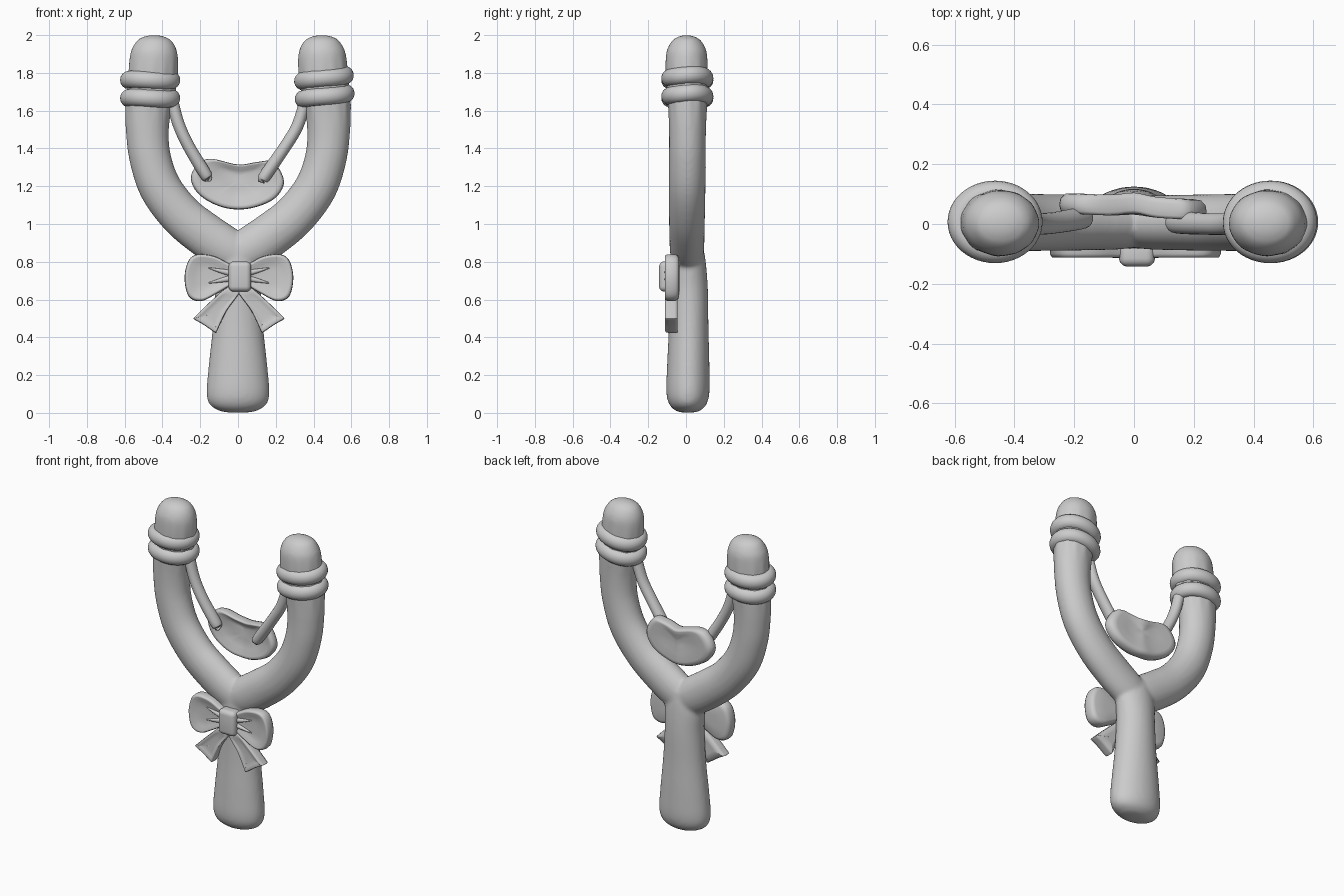
import bpy, bmesh, math
from mathutils import Vector, Matrix

cube = bpy.data.objects.get("Cube")
if cube:
    bpy.data.objects.remove(cube)

grey = bpy.data.materials.new("plain grey")
grey.use_nodes = True
colour = (0.6, 0.6, 0.6, 1)
grey.diffuse_color = colour
grey.node_tree.nodes["Principled BSDF"].inputs["Base Color"].default_value = colour


def add_object(name, bm):
    bmesh.ops.recalc_face_normals(bm, faces=bm.faces)
    mesh = bpy.data.meshes.new(name)
    bm.to_mesh(mesh)
    bm.free()
    mesh.materials.append(grey)
    obj = bpy.data.objects.new(name, mesh)
    bpy.context.collection.objects.link(obj)
    for p in mesh.polygons:
        p.use_smooth = True
    return obj


def spline(points, steps, closed=False):
    """Catmull-Rom through points of any dimension."""
    n, out = len(points), []
    pick = (lambda i: points[i % n]) if closed else (lambda i: points[min(max(i, 0), n - 1)])
    for i in range(n if closed else n - 1):
        a, b, c, d = (pick(i + k) for k in (-1, 0, 1, 2))
        for s in range(steps):
            t = s / steps
            out.append([0.5 * (2 * q + (r - p) * t + (2 * p - 5 * q + 4 * r - u) * t * t
                               + (3 * q - p - 3 * r + u) * t ** 3)
                        for p, q, r, u in zip(a, b, c, d)])
    if not closed:
        out.append(list(points[-1]))
    return out


def skin(bm, rings):
    """Join rings of points into a closed skin."""
    loops = [[bm.verts.new(p) for p in ring] for ring in rings]
    n = len(loops[0])
    for a, b in zip(loops, loops[1:]):
        for i in range(n):
            bm.faces.new((a[i], a[(i + 1) % n], b[(i + 1) % n], b[i]))
    for loop in (loops[0], loops[-1]):
        centre = bm.verts.new(sum((v.co for v in loop), Vector()) / n)
        for i in range(n):
            bm.faces.new((loop[i], loop[(i + 1) % n], centre))


def limb(bm, sections, sides=48, fold=0):
    """Sweep ellipses along (x, y, z, half width, half depth) sections."""
    secs = spline(sections, 8)
    rings = []
    for i, (x, y, z, w, d) in enumerate(secs):
        t = Vector(secs[min(i + 1, len(secs) - 1)][:3]) - Vector(secs[max(i - 1, 0)][:3])
        side = t.cross(Vector((0, 1, 0))).normalized()
        up = side.cross(t).normalized()
        pinch = fold * max(0, 1 - abs(z - 1.71) / 0.2)
        ring = []
        for k in range(sides):
            a = math.tau * k / sides
            r = 1 - pinch * (0.5 + 0.5 * math.cos(11 * a + math.sin(3 * a)))
            ring.append(Vector((x, y, z)) + r * (w * math.cos(a) * side + d * math.sin(a) * up))
        rings.append(ring)
    skin(bm, rings)


def pad(name, outline, layers, bend=lambda x, z: 0):
    """Cushion from an (x, z) outline; layers are (inset distance share, y)."""
    pts = spline(outline, 5, closed=True)
    cx = sum(p[0] for p in pts) / len(pts)
    cz = sum(p[1] for p in pts) / len(pts)
    rings = []
    for s, y in layers:
        ring = []
        for px, pz in pts:
            x, z = cx + (px - cx) * s, cz + (pz - cz) * s
            ring.append((x, y + bend(x, z), z))
        rings.append(ring)
    bm = bmesh.new()
    skin(bm, rings)
    return add_object(name, bm)


# Forked body: handle and both arms blended into one skin
body = bmesh.new()
limb(body, [(0, 0.01, 0.002, 0.05, 0.03), (0, 0.01, 0.012, 0.10, 0.065), (0, 0.01, 0.045, 0.15, 0.098),
            (0, 0.01, 0.11, 0.166, 0.114), (0, 0.012, 0.25, 0.155, 0.112), (0, 0.014, 0.45, 0.134, 0.105),
            (0, 0.014, 0.65, 0.122, 0.102), (0, 0.01, 0.8, 0.125, 0.094), (0, 0.005, 0.9, 0.09, 0.08)])
for s in (-1, 1):
    limb(body, [(-s * 0.03, 0.005, 0.81, 0.09, 0.08), (s * 0.05, 0.005, 0.86, 0.115, 0.09),
                (s * 0.17, 0.005, 0.94, 0.118, 0.093), (s * 0.30, 0.005, 1.045, 0.114, 0.095),
                (s * 0.41, 0.006, 1.19, 0.112, 0.097), (s * 0.465, 0.007, 1.35, 0.11, 0.097),
                (s * 0.48, 0.008, 1.5, 0.114, 0.098), (s * 0.472, 0.008, 1.65, 0.127, 0.106),
                (s * 0.455, 0.005, 1.75, 0.133, 0.113), (s * 0.447, 0.003, 1.85, 0.131, 0.112),
                (s * 0.444, 0.003, 1.92, 0.12, 0.104), (s * 0.444, 0.003, 1.972, 0.09, 0.075),
                (s * 0.444, 0.003, 1.993, 0.05, 0.04), (s * 0.444, 0.003, 1.999, 0.02, 0.015)],
         fold=0.07)
frame = add_object("forked_body", body)
remesh = frame.modifiers.new("blend", 'REMESH')
remesh.mode = 'VOXEL'
remesh.voxel_size = 0.011
remesh.use_smooth_shade = True
soften = frame.modifiers.new("soften", 'SMOOTH')
soften.factor = 0.5
soften.iterations = 6

# Two wrapped rings on each arm; the left pair is tilted
for side, x, tilt in (("right", -0.465, 0.0), ("left", 0.459, -0.14)):
    for level, z, dx in (("lower", 1.666, 0), ("upper", 1.762, -0.004)):
        bm = bmesh.new()
        major, minor = 48, 16
        rows = []
        for i in range(major):
            a = math.tau * i / major
            row = []
            for k in range(minor):
                b = math.tau * k / minor
                p = Vector(((0.118 + 0.041 * math.cos(b)) * math.cos(a),
                            (0.097 + 0.041 * math.cos(b)) * math.sin(a),
                            0.046 * math.sin(b) + 0.004 * math.sin(2 * a)))
                p = Matrix.Rotation(tilt, 3, 'Y') @ p
                row.append(bm.verts.new(p + Vector((x + (dx if side == "left" else 0), 0.007, z + (0.01 if tilt else 0)))))
            rows.append(row)
        for i in range(major):
            for k in range(minor):
                a, b = rows[i], rows[(i + 1) % major]
                bm.faces.new((a[k], b[k], b[(k + 1) % minor], a[(k + 1) % minor]))
        add_object(f"{side}_{level}_ring", bm)

# Stretched bands from the arms to the pouch
for name, path in (("right_band", [(-0.35, 0, 1.66), (-0.315, 0, 1.53), (-0.26, 0.005, 1.41), (-0.17, 0.02, 1.26)]),
                   ("left_band", [(0.36, 0, 1.66), (0.315, 0, 1.52), (0.25, 0, 1.41), (0.14, 0.005, 1.25)])):
    bm = bmesh.new()
    end = path[-1]
    tip = (end[0] * 0.93, end[1], end[2] - 0.018)
    limb(bm, [p + (0.032, 0.036) for p in path] + [tip + (0.016, 0.018)], sides=20)
    add_object(name, bm)


# Pouch with a dished front and a vertical crease
def pouch_bend(x, z):
    return -0.05 * x + 0.012 * math.exp(-(x / 0.05) ** 2) * (1 if z > 1.2 else 0.6)


pad("pouch",
    [(-0.25, 1.24), (-0.21, 1.32), (-0.14, 1.345), (0, 1.315), (0.1, 1.328), (0.18, 1.332), (0.23, 1.27),
     (0.24, 1.2), (0.18, 1.125), (0.05, 1.08), (-0.08, 1.088), (-0.2, 1.15)],
    [(0.3, 0.05), (0.6, 0.042), (0.85, 0.026), (0.94, 0.024), (0.985, 0.034), (1, 0.052),
     (0.985, 0.074), (0.92, 0.09), (0.8, 0.093), (0.5, 0.084), (0.2, 0.08)], pouch_bend)

# Bow: loops, folds, tails and knot
LOOP = [(0.02, 0.765), (0.07, 0.80), (0.14, 0.832), (0.225, 0.838), (0.27, 0.80), (0.288, 0.71),
        (0.265, 0.615), (0.2, 0.592), (0.12, 0.63), (0.06, 0.665), (0.02, 0.69)]
LOOP_LAYERS = [(0.3, -0.096), (0.65, -0.099), (0.86, -0.112), (0.94, -0.112), (0.985, -0.1), (1, -0.078),
               (0.985, -0.055), (0.93, -0.042), (0.8, -0.036), (0.3, -0.034)]
TAIL_LAYERS = [(0.4, -0.1), (0.7, -0.102), (0.9, -0.11), (0.97, -0.105), (1, -0.09), (1, -0.06),
               (0.96, -0.045), (0.4, -0.045)]
for side, s in (("right", -1), ("left", 1)):
    mid = 0.005
    pad(f"{side}_bow_loop", [(mid + s * x, z) for x, z in LOOP], LOOP_LAYERS)
    # Doubled corner points keep the ribbon ends crisp
    tail = [(0.0, 0.655), (0.06, 0.665), (0.15, 0.59), (0.236, 0.506), (0.24, 0.5), (0.232, 0.492),
            (0.185, 0.465), (0.13, 0.427), (0.121, 0.425), (0.115, 0.435), (0.065, 0.54), (0.0, 0.63)]
    pad(f"{side}_bow_tail", [(mid + s * x, z) for x, z in tail], TAIL_LAYERS)
    bm = bmesh.new()
    for rise in (-0.022, 0.025):
        limb(bm, [(mid + s * 0.03, -0.1, 0.725 + rise * 0.5, 0.018, 0.014),
                  (mid + s * 0.09, -0.1, 0.725 + rise, 0.012, 0.012),
                  (mid + s * 0.16, -0.098, 0.725 + rise * 1.7, 0.003, 0.003)], sides=12)
    add_object(f"{side}_bow_folds", bm)

bm = bmesh.new()
bmesh.ops.create_cube(bm, size=1, matrix=Matrix.Translation((0.01, -0.1, 0.722)) @ Matrix.Diagonal((0.12, 0.085, 0.16, 1)))
bmesh.ops.bevel(bm, geom=bm.edges[:], offset=0.028, segments=5, profile=0.5, affect='EDGES')
add_object("bow_knot", bm)
